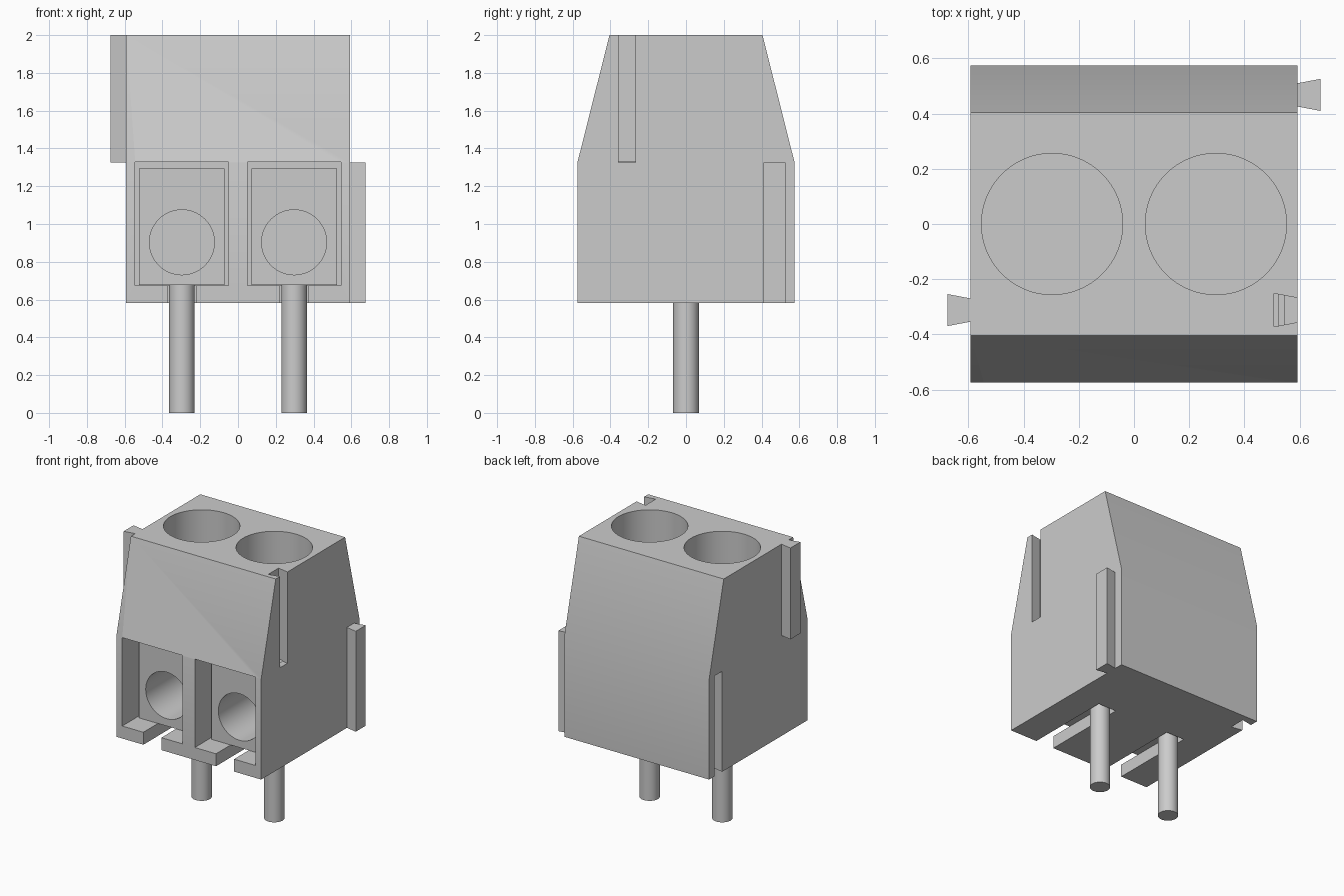
import bpy
import bmesh
from mathutils import Matrix, Vector

if "Cube" in bpy.data.objects:
    bpy.data.objects.remove(bpy.data.objects["Cube"], do_unlink=True)

grey = bpy.data.materials.new("light grey")
grey.use_nodes = True
grey.diffuse_color = (0.6, 0.6, 0.6, 1)
grey.node_tree.nodes["Principled BSDF"].inputs["Base Color"].default_value = (0.6, 0.6, 0.6, 1)


def make_object(name, bm):
    bmesh.ops.recalc_face_normals(bm, faces=bm.faces)
    mesh = bpy.data.meshes.new(name)
    bm.to_mesh(mesh)
    bm.free()
    mesh.materials.append(grey)
    ob = bpy.data.objects.new(name, mesh)
    bpy.context.collection.objects.link(ob)
    return ob


def prism(name, outline, offset):
    """Extrude a closed outline of 3D points along an offset."""
    bm = bmesh.new()
    face = bm.faces.new([bm.verts.new(p) for p in outline])
    out = bmesh.ops.extrude_face_region(bm, geom=[face])
    verts = [v for v in out["geom"] if isinstance(v, bmesh.types.BMVert)]
    bmesh.ops.translate(bm, verts=verts, vec=Vector(offset))
    return make_object(name, bm)


def box(name, x0, x1, y0, y1, z0, z1):
    return prism(name, [(x0, y0, z0), (x1, y0, z0), (x1, y1, z0), (x0, y1, z0)],
                 (0, 0, z1 - z0))


def cylinder(name, r, start, end):
    start, end = Vector(start), Vector(end)
    axis = end - start
    turn = axis.to_track_quat("Z", "Y").to_matrix().to_4x4()
    bm = bmesh.new()
    bmesh.ops.create_cone(bm, cap_ends=True, segments=64, radius1=r, radius2=r,
                          depth=axis.length,
                          matrix=Matrix.Translation((start + end) / 2) @ turn)
    return make_object(name, bm)


def dovetail(name, x_root, x_tip, y, root, tip, z0, z1):
    """Upright bar with a section that widens from root to tip."""
    return prism(name, [(x_root, y - root, z0), (x_tip, y - tip, z0),
                        (x_tip, y + tip, z0), (x_root, y + root, z0)],
                 (0, 0, z1 - z0))


def cut(target, cutter):
    cutter.hide_render = True
    mod = target.modifiers.new("cut", "BOOLEAN")
    mod.operation = "DIFFERENCE"
    mod.solver = "EXACT"
    mod.object = cutter
    bpy.context.view_layer.objects.active = target
    bpy.ops.object.modifier_apply(modifier=mod.name)
    bpy.data.objects.remove(cutter, do_unlink=True)


def smooth(ob):
    bpy.ops.object.select_all(action="DESELECT")
    ob.select_set(True)
    bpy.context.view_layer.objects.active = ob
    bpy.ops.object.shade_smooth_by_angle(angle=0.5)


BOTTOM, SHOULDER, TOP = 0.583, 1.325, 2.0
HALF_W, HALF_D, TOP_D = 0.592, 0.575, 0.405
PITCH = 0.297

# Housing with sloping front and back shoulders
profile = [(-HALF_D, BOTTOM), (HALF_D, BOTTOM), (HALF_D, SHOULDER),
           (TOP_D, TOP), (-TOP_D, TOP), (-HALF_D, SHOULDER)]
housing = prism("housing", [(-HALF_W, y, z) for y, z in profile], (2 * HALF_W, 0, 0))

for side, label in ((-1, "right"), (1, "left")):
    x = side * PITCH
    # Screw well, wire pocket and pin slot in the housing
    cut(housing, cylinder("well_cutter", 0.256, (x, 0, 1.37), (x, 0, 2.2)))
    cut(housing, box("pocket_cutter", x - 0.247, x + 0.247, -0.8, 0.4, 0.675, 1.328))
    cut(housing, box("slot_cutter", x - 0.074, x + 0.074, -0.8, 0.075, 0.4, 0.7))

    # Clamp block with a round wire hole
    clamp = box(label + "_clamp", x - 0.226, x + 0.226, -0.408, 0.4, 0.677, 1.293)
    cut(clamp, cylinder("wire_cutter", 0.172, (x, -0.8, 0.903), (x, 0.33, 0.903)))
    smooth(clamp)

    # Solder pin
    smooth(cylinder(label + "_pin", 0.068, (x, 0, 0), (x, 0, 0.685)))

# Interlocking dovetails: grooves on each side, tongues opposite them
FRONT_Y, BACK_Y = -0.312, 0.468
cut(housing, dovetail("front_groove", HALF_W + 0.001, 0.508, FRONT_Y, 0.044, 0.06, SHOULDER, 2.1))
cut(housing, dovetail("back_groove", -HALF_W - 0.001, -0.508, BACK_Y, 0.044, 0.06, 0.4, SHOULDER))
smooth(housing)
dovetail("front_tongue", -HALF_W, -0.676, FRONT_Y, 0.042, 0.058, SHOULDER, TOP)
dovetail("back_tongue", HALF_W, 0.676, BACK_Y, 0.042, 0.058, BOTTOM, SHOULDER)
